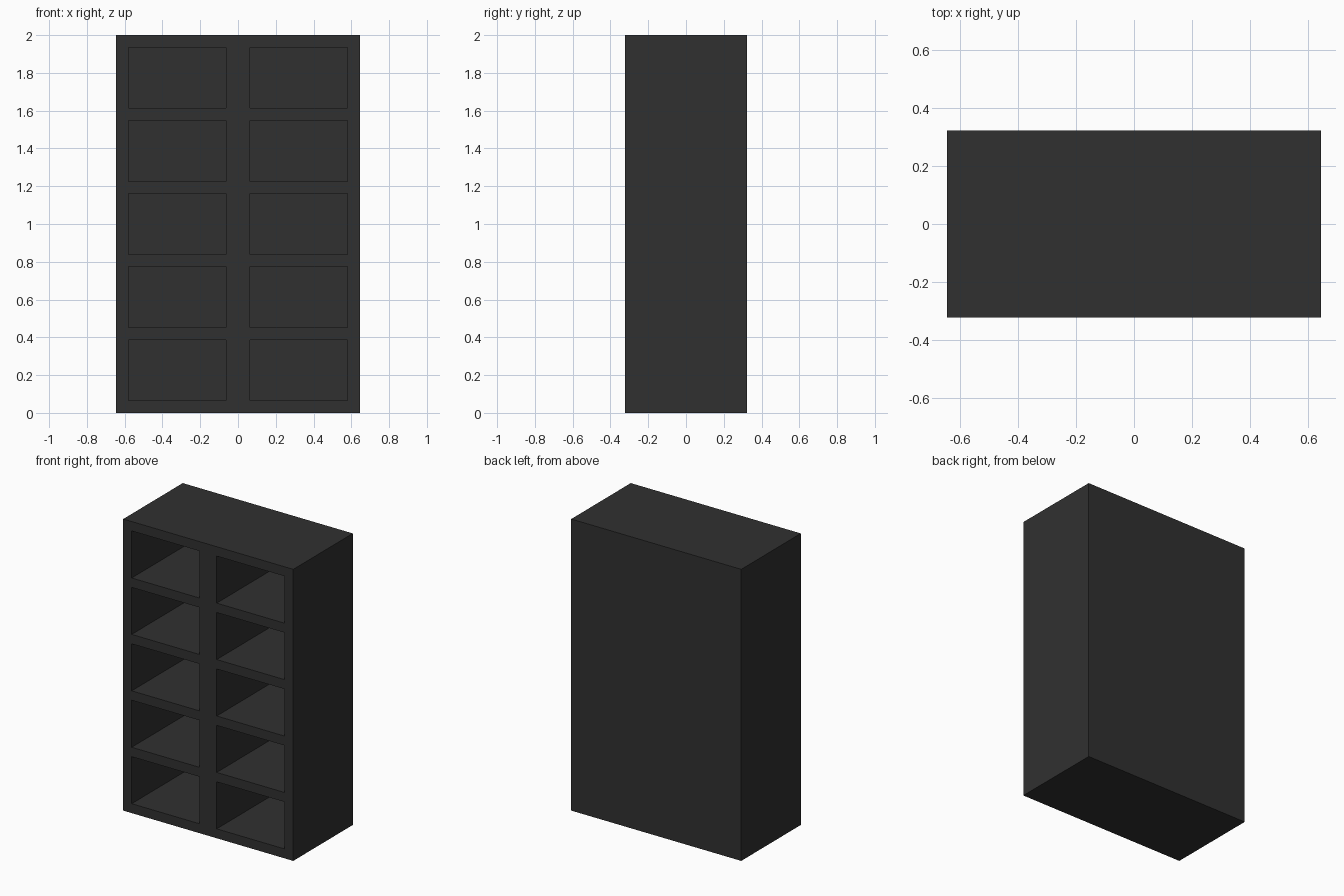
import bpy, bmesh
from mathutils import Vector

if "Cube" in bpy.data.objects:
    bpy.data.objects.remove(bpy.data.objects["Cube"])

U = 2 / 31                      # one board thickness
COLS, ROWS = 2, 5
CELL_W, CELL_H = 8 * U, 5 * U
W, D, H = 20 * U, 10 * U, 2.0

# Opening edges along x and z
x_spans = [(-W / 2 + U + i * (CELL_W + 2 * U), -W / 2 + U + i * (CELL_W + 2 * U) + CELL_W)
           for i in range(COLS)]
z_spans = [(U + j * (CELL_H + U), U + j * (CELL_H + U) + CELL_H) for j in range(ROWS)]

# Solid cabinet block
bm = bmesh.new()
bmesh.ops.create_cube(bm, size=1)
bmesh.ops.scale(bm, vec=(W, D, H), verts=bm.verts)
bmesh.ops.translate(bm, vec=(0, 0, H / 2), verts=bm.verts)


def cut(co, normal):
    bmesh.ops.bisect_plane(bm, geom=bm.verts[:] + bm.edges[:] + bm.faces[:],
                           plane_co=co, plane_no=normal, dist=1e-5)


for span in x_spans:
    for x in span:
        cut((x, 0, 0), (1, 0, 0))
for span in z_spans:
    for z in span:
        cut((0, 0, z), (0, 0, 1))


def is_opening(face):
    c = face.calc_center_median()
    return (c.y < -D / 2 + 1e-4
            and any(a < c.x < b for a, b in x_spans)
            and any(a < c.z < b for a, b in z_spans))


# Push the openings in to leave a back board
cells = [f for f in bm.faces if is_opening(f)]
pushed = bmesh.ops.extrude_discrete_faces(bm, faces=cells)["faces"]
for f in pushed:
    bmesh.ops.translate(bm, vec=Vector((0, D - U, 0)), verts=f.verts)
bmesh.ops.recalc_face_normals(bm, faces=bm.faces)

mesh = bpy.data.meshes.new("shelf_cabinet")
bm.to_mesh(mesh)
bm.free()

# Single dark grey finish
mat = bpy.data.materials.new("dark grey")
mat.diffuse_color = (0.03, 0.03, 0.03, 1)
mat.use_nodes = True
mat.node_tree.nodes["Principled BSDF"].inputs["Base Color"].default_value = mat.diffuse_color
mesh.materials.append(mat)
shelf = bpy.data.objects.new("shelf_cabinet", mesh)
bpy.context.collection.objects.link(shelf)
